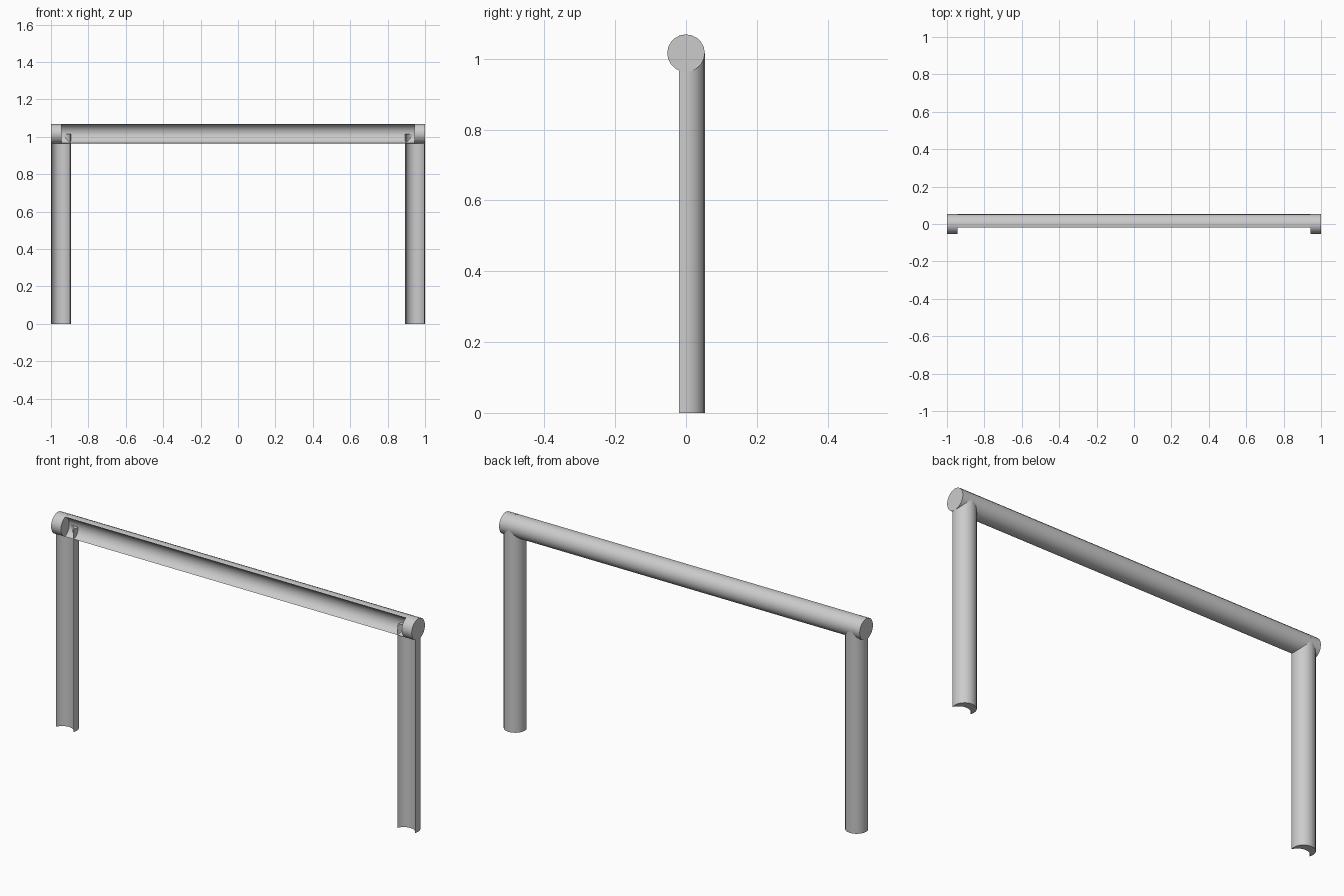
import bpy, bmesh
from math import sin, cos, pi, asin
from mathutils import Vector

cube = bpy.data.objects.get("Cube")
if cube:
    bpy.data.objects.remove(cube, do_unlink=True)

R = 0.053            # tube radius
SHIFT = 0.04         # how far forward the hollow sits
BAR_Z = 1.016
LEG_X = 1 - R
SIDES = 20

grey = bpy.data.materials.new("light_grey")
grey.use_nodes = True
grey.diffuse_color = (0.6, 0.6, 0.6, 1)
grey.node_tree.nodes["Principled BSDF"].inputs["Base Color"].default_value = grey.diffuse_color


def crescent():
    """Closed (u, y) outline: round at the back, scooped out at the front."""
    tip = asin(SHIFT / 2 / R)
    n = 12
    back = [-tip + (pi + 2 * tip) * i / n for i in range(n + 1)]
    outer = [(R * cos(a), R * sin(a)) for a in back]
    scoop = [pi - tip - (pi - 2 * tip) * i / n for i in range(1, n)]
    inner = [(R * cos(a), R * sin(a) - SHIFT) for a in scoop]
    return outer + inner


def disc():
    return [(R * cos(2 * pi * i / SIDES), R * sin(2 * pi * i / SIDES)) for i in range(SIDES)]


def prism(name, outline, place, start, end):
    """Extrude an outline; place(u, y, t) maps it into space."""
    bm = bmesh.new()
    rings = [[bm.verts.new(place(u, y, t)) for u, y in outline] for t in (start, end)]
    count = len(outline)
    for i in range(count):
        j = (i + 1) % count
        bm.faces.new((rings[0][i], rings[0][j], rings[1][j], rings[1][i]))
    caps = [bm.faces.new(ring) for ring in rings]
    bmesh.ops.recalc_face_normals(bm, faces=bm.faces)
    bmesh.ops.triangulate(bm, faces=caps, ngon_method='EAR_CLIP')
    mesh = bpy.data.meshes.new(name)
    bm.to_mesh(mesh)
    bm.free()
    mesh.materials.append(grey)
    obj = bpy.data.objects.new(name, mesh)
    bpy.context.collection.objects.link(obj)
    bpy.ops.object.select_all(action='DESELECT')
    obj.select_set(True)
    bpy.context.view_layer.objects.active = obj
    bpy.ops.object.shade_smooth_by_angle(angle=pi / 6)
    return obj


def along_x(u, y, t):
    return Vector((t, y, BAR_Z + u))


# Scooped crossbar between the two solid ends
prism("crossbar", crescent(), along_x, -LEG_X, LEG_X)

for side, s in (("left", 1), ("right", -1)):
    # Solid round end of the crossbar
    prism(side + "_bar_end", disc(), along_x, s * (LEG_X - 0.002), s)
    # Scooped upright, running up into the crossbar
    prism(side + "_post", crescent(),
          lambda u, y, t: Vector((s * LEG_X + u, y, t)), 0, BAR_Z)
